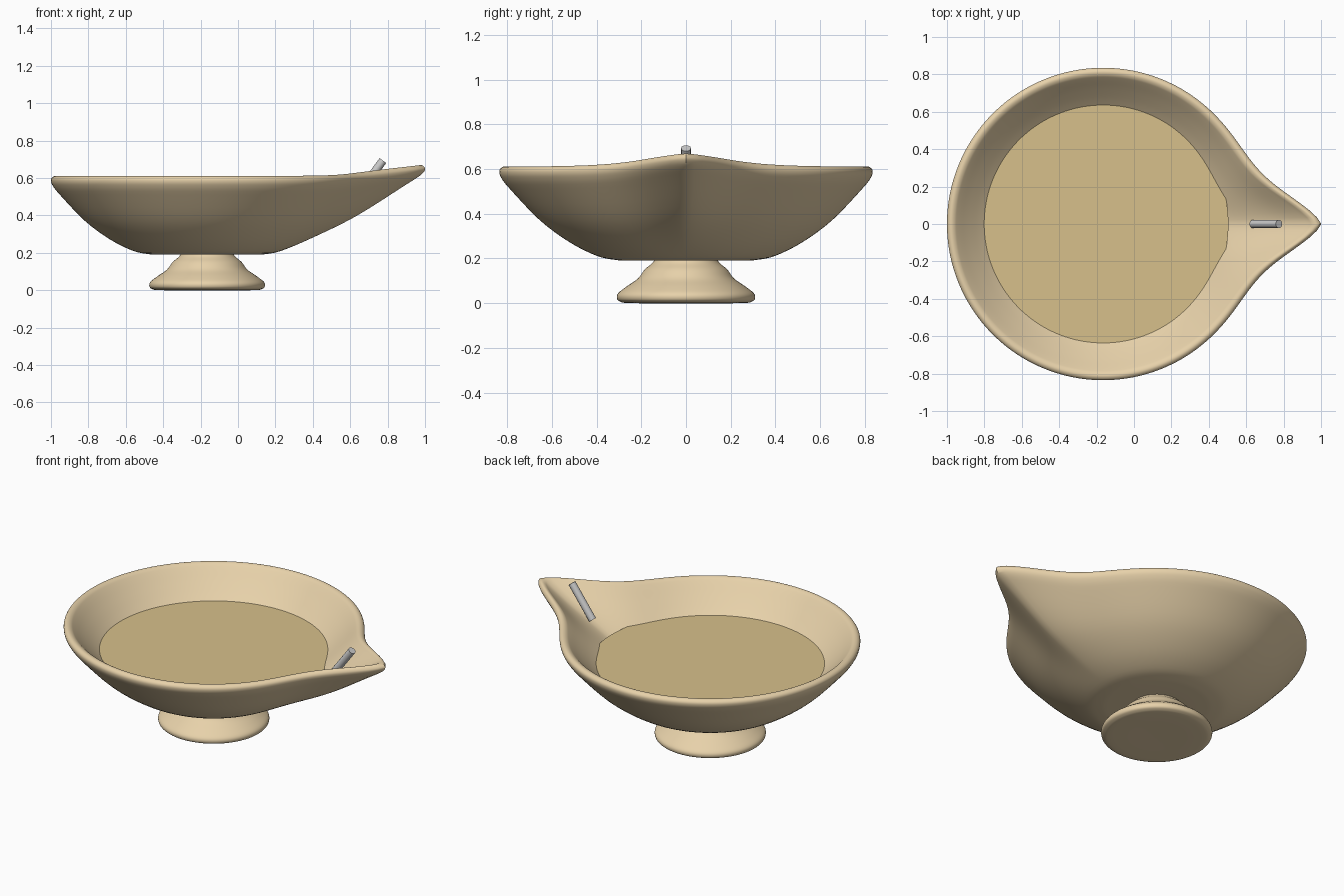
import bpy, bmesh
from math import pi, cos, sin, exp, atan2
from mathutils import Vector

if "Cube" in bpy.data.objects:
    bpy.data.objects.remove(bpy.data.objects["Cube"])

CX = -0.165  # axis of bowl and foot


def material(name, rgb):
    m = bpy.data.materials.new(name)
    m.diffuse_color = (*rgb, 1)
    m.use_nodes = True
    m.node_tree.nodes["Principled BSDF"].inputs["Base Color"].default_value = m.diffuse_color
    return m


def smooth_curve(pts, steps=4):
    """Catmull-Rom curve through profile points."""
    p = [Vector(q) for q in pts]
    p = [p[0]] + p + [p[-1]]
    out = []
    for i in range(1, len(p) - 2):
        a, b, c, d = p[i - 1:i + 3]
        for k in range(steps):
            t = k / steps
            out.append(0.5 * (2 * b + (c - a) * t + (2 * a - 5 * b + 4 * c - d) * t**2
                              + (3 * b - a - 3 * c + d) * t**3))
    return out + [p[-2]]


def spin(name, pts, segs, mat, shape=None):
    """Revolve (r, z, weight) points; shape() may push each ring out of round."""
    bm = bmesh.new()
    rings = []
    for r, z, w in pts:
        ring = []
        for i in range(segs):
            a = 2 * pi * i / segs
            rr, zz = shape(a, r, z, w) if shape else (r, z)
            ring.append(bm.verts.new((CX + rr * cos(a), rr * sin(a), zz)))
        rings.append(ring)
    for lo, hi in zip(rings, rings[1:]):
        for i in range(segs):
            j = (i + 1) % segs
            bm.faces.new((lo[i], lo[j], hi[j], hi[i]))
    # close both ends with fans
    for ring, z in ((rings[0], pts[0][1]), (rings[-1], pts[-1][1])):
        c = bm.verts.new((CX, 0, z))
        for i in range(segs):
            bm.faces.new((c, ring[i], ring[(i + 1) % segs]))
    bmesh.ops.recalc_face_normals(bm, faces=bm.faces)
    me = bpy.data.meshes.new(name)
    bm.to_mesh(me)
    bm.free()
    ob = bpy.data.objects.new(name, me)
    bpy.context.collection.objects.link(ob)
    finish(ob, mat)
    return ob


def finish(ob, mat=None):
    if mat:
        ob.data.materials.append(mat)
    bpy.ops.object.select_all(action='DESELECT')
    ob.select_set(True)
    bpy.context.view_layer.objects.active = ob
    bpy.ops.object.shade_smooth_by_angle(angle=0.7)


def spout(a, r, z, w):
    """Pull the +x side out into a pouring lip and lift it slightly."""
    d = abs(atan2(sin(a), cos(a))) * 180 / pi
    return (r + 0.33 * w * exp(-(d / 11.8) ** 1.4),
            z + 0.058 * w * exp(-(d / 17) ** 1.3))


clay = material("clay", (0.80, 0.64, 0.40))
oil = material("oil", (0.68, 0.53, 0.26))

# bowl: underside, rounded rim, then inside; third value is spout weight
bowl = [(0.06, 0.19, 0), (0.25, 0.19, 0), (0.32, 0.194, 0), (0.40, 0.212, 0),
        (0.52, 0.272, 0.12), (0.653, 0.37, 0.43), (0.787, 0.51, 0.80),
        (0.825, 0.558, 0.95), (0.835, 0.585, 1), (0.83, 0.602, 1), (0.814, 0.611, 1),
        (0.795, 0.606, 0.99), (0.775, 0.588, 0.95), (0.715, 0.525, 0.73),
        (0.636, 0.45, 0.43), (0.51, 0.35, 0.14), (0.36, 0.275, 0),
        (0.22, 0.25, 0), (0.06, 0.25, 0)]
spin("bowl", smooth_curve(bowl), 192, clay, spout)

# flared foot
foot = [(0.05, 0.003, 0), (0.25, 0.003, 0), (0.295, 0.007, 0), (0.309, 0.022, 0),
        (0.303, 0.045, 0), (0.265, 0.075, 0), (0.215, 0.11, 0), (0.185, 0.15, 0),
        (0.15, 0.18, 0), (0.135, 0.205, 0)]
foot[0] = (0.05, 0, 0)
foot[1] = (0.25, 0, 0)
spin("foot", smooth_curve(foot), 96, clay)

# oil surface
spin("oil_surface", [(0.67, 0.435, 0), (0.67, 0.45, 0)], 128, oil)

# wick leaning in the spout
low, top = Vector((0.635, 0, 0.505)), Vector((0.775, 0, 0.693))
axis = top - low
bpy.ops.mesh.primitive_cylinder_add(vertices=12, radius=0.022, depth=axis.length,
                                    location=(low + top) / 2,
                                    rotation=axis.to_track_quat('Z', 'Y').to_euler())
wick = bpy.context.object
wick.name = "wick"
finish(wick)
